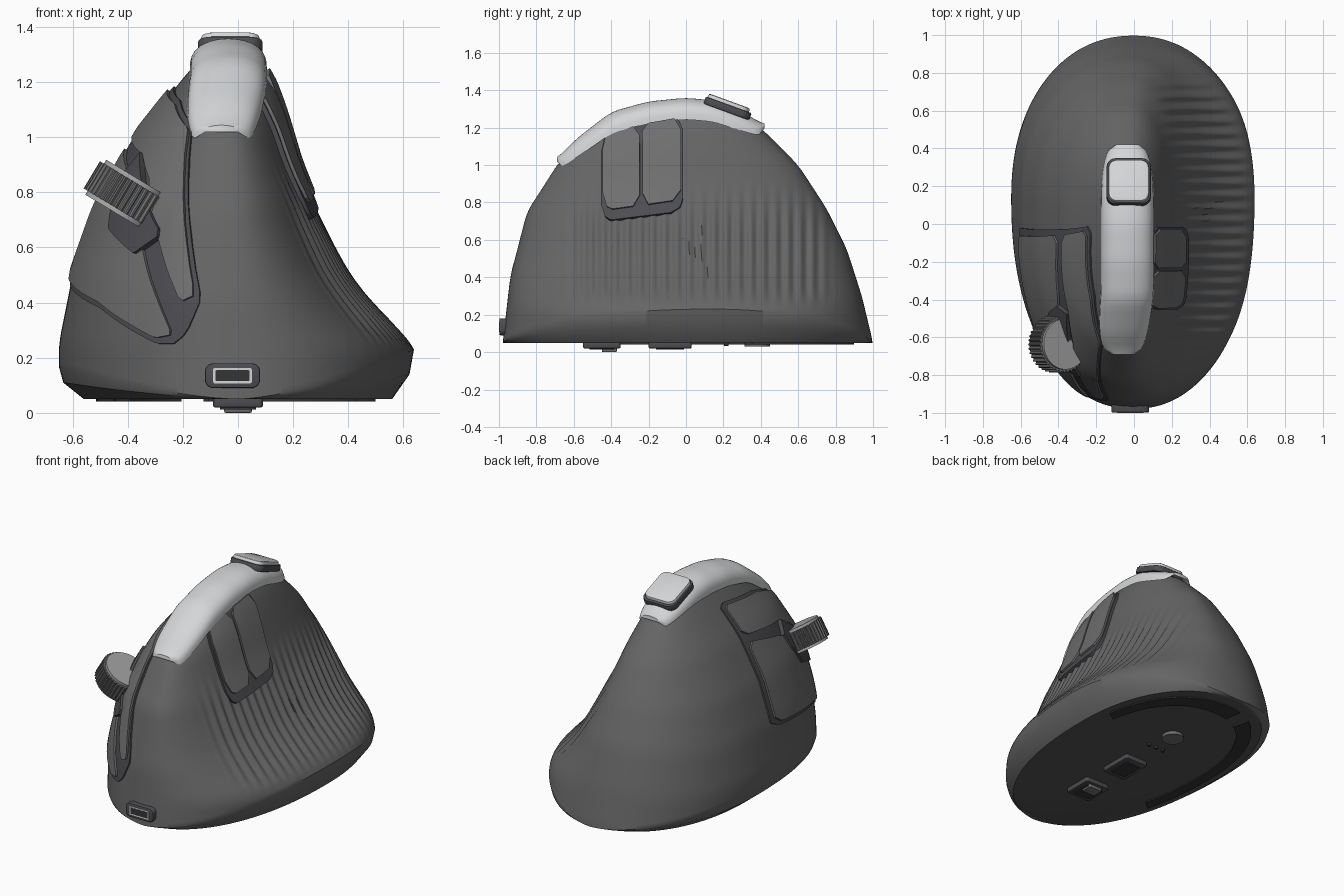
import bpy, bmesh, math
from mathutils import Vector, Matrix

if "Cube" in bpy.data.objects:
    bpy.data.objects.remove(bpy.data.objects["Cube"])


def material(name, r, g, b):
    mat = bpy.data.materials.new(name)
    mat.use_nodes = True
    mat.diffuse_color = (r, g, b, 1)
    mat.node_tree.nodes["Principled BSDF"].inputs["Base Color"].default_value = (r, g, b, 1)
    return mat


SHELL = material("shell grey", .13, .13, .13)
BUTTON = material("button grey", .16, .16, .16)
TRIM = material("dark trim", .075, .075, .085)
SILVER = material("silver", .66, .67, .68)
METAL = material("wheel grey", .38, .38, .38)
BASE = material("base grey", .09, .09, .09)
PAD = material("pad black", .035, .035, .035)


def finish(name, bm, mats, angle=35):
    bmesh.ops.remove_doubles(bm, verts=bm.verts, dist=1e-5)
    bmesh.ops.recalc_face_normals(bm, faces=bm.faces)
    mesh = bpy.data.meshes.new(name)
    bm.to_mesh(mesh)
    bm.free()
    ob = bpy.data.objects.new(name, mesh)
    bpy.context.collection.objects.link(ob)
    for m in mats:
        mesh.materials.append(m)
    bpy.ops.object.select_all(action='DESELECT')
    ob.select_set(True)
    bpy.context.view_layer.objects.active = ob
    bpy.ops.object.shade_smooth_by_angle(angle=math.radians(angle))
    return ob


def grid(fn, nu, nv, wrap=False):
    """Quad mesh through fn(i, j); wrap closes the i direction."""
    bm = bmesh.new()
    rows = [[bm.verts.new(fn(i, j)) for i in range(nu)] for j in range(nv)]
    for j in range(nv - 1):
        for i in range(nu if wrap else nu - 1):
            k = (i + 1) % nu
            bm.faces.new((rows[j][i], rows[j][k], rows[j + 1][k], rows[j + 1][i]))
    return bm, rows


def linear(table, x):
    for (a, p), (b, q) in zip(table, table[1:]):
        if x <= b:
            return p + (q - p) * max(0, x - a) / (b - a)
    return table[-1][1]


def smooth(table, x):
    """Average of neighbouring linear samples, rounding the corners of a table."""
    return sum(linear(table, x + d * .02) for d in (-2, -1, 0, 1, 2)) / 5


def step(a, b, x):
    k = min(1, max(0, (x - a) / (b - a)))
    return k * k * (3 - 2 * k)


# Shell extents by height
FRONT = [(.05, -.98), (.4, -.94), (.75, -.85), (1.03, -.67), (1.15, -.51), (1.25, -.35), (1.3, -.2)]
BACK = [(.05, 1), (.3, .94), (.55, .86), (.77, .75), (1, .6), (1.2, .4), (1.25, .33), (1.3, .2)]
RIGHT = [(.05, .65), (.25, .65), (.5, .6), (.75, .51), (1, .37), (1.15, .25), (1.25, .17), (1.3, .12)]
LEFT = [(.05, .65), (.23, .65), (.3, .58), (.4, .48), (.5, .4), (.6, .345), (.7, .295), (.9, .21),
        (1.1, .15), (1.22, .105), (1.3, .05)]
POWER = .91
TOP = 1.28


def surface(t, z):
    """Point on the shell: t is degrees from the front towards +x."""
    s, c = math.sin(math.radians(t)), math.cos(math.radians(t))
    cx, cy = -.035 * z, .15 - .08 * z
    reach = smooth(LEFT, z) - cx if s > 0 else smooth(RIGHT, z) + cx
    x = cx + math.copysign(reach * abs(s) ** POWER, s)
    end = smooth(FRONT if c > 0 else BACK, z)
    return Vector((x, cy + (end - cy) * abs(c) ** POWER, z))


def raised(t, z, off):
    p = surface(t, z)
    n = (surface(t + .5, z) - surface(t - .5, z)).cross(surface(t, z + .01) - surface(t, z - .01))
    n.normalize()
    if n.x * p.x + n.y * p.y < 0:
        n.negate()
    return p + n * off


# Shell with an arched lower edge, chamfered skirt and grip ribs
SEG, ROWS = 720, 64


def shell_point(i, j):
    t = i * 360 / SEG
    s = math.sin(math.radians(t))
    edge = .05 + (.18 if s > 0 else .12) * abs(s) ** 1.4
    if j == 0:
        p = surface(t, .05)
        return Vector((p.x * .86, p.y * .98, .05))
    if j == 1:
        p = surface(t, edge)
        return Vector((p.x * .975, p.y * .995, .05 + (edge - .05) * .5))
    p = surface(t, edge + (TOP - edge) * (j - 2) / (ROWS - 3))
    if s > 0:
        mask = step(.23, .36, p.z) * step(.95, .6, p.z) if p.z < .95 else 0
        mask *= step(-.7, -.5, p.y) * (1 - step(.65, .82, p.y))
        p.x += .009 * mask * math.sin(p.y * math.tau / .066)
    return p


bm, rows = grid(shell_point, SEG, ROWS, True)
bm.faces.new(rows[0]).material_index = 1
bm.faces.new(rows[-1])
finish("shell", bm, [SHELL, BASE])


def panel(name, side, low, high, off, mat, by_y=False, nu=48, nv=14):
    """Plate hugging the shell between two edge lines, given over angle or over y."""
    a, b = low[0][0], low[-1][0]

    def point(i, j):
        border = i in (0, nu - 1) or j in (0, nv - 1)
        u = min(max((i - 1) / (nu - 3), 0), 1)
        v = min(max((j - 1) / (nv - 3), 0), 1)
        t = a + (b - a) * u
        z = linear(low, t) * (1 - v) + linear(high, t) * v
        if by_y:
            cy = .15 - .08 * z
            k = (cy - t) / (cy - smooth(FRONT, z))
            t = math.degrees(math.acos(min(1, max(0, k)) ** (1 / POWER)))
        return raised(side * t, z, -.03 if border else off)

    bm, _ = grid(point, nu, nv)
    return finish(name, bm, [mat])


# Finger buttons on the -x side
panel("finger_trim", -1, [(10, .4), (14, .29), (18, .25), (24, .25), (50, .38), (80, .46), (84, .5)],
      [(10, .44), (22, 1.04), (45, 1.13), (80, 1.18), (84, 1.16)], .01, TRIM)
panel("upper_finger_button", -1,
      [(12, .42), (16, .4), (26, .62), (38, .84), (50, .93), (60, .95), (79, .99), (82, 1.02)],
      [(12, .46), (23, 1.02), (45, 1.11), (79, 1.16), (82, 1.14)], .022, BUTTON)
panel("lower_finger_button", -1, [(19, .28), (24, .27), (50, .4), (79, .48), (82, .52)],
      [(19, .3), (32, .58), (44, .78), (60, .88), (79, .95), (82, .92)], .022, BUTTON)
panel("wheel_mount", -1, [(26, .63), (35, .57), (52, .66), (56, .78)],
      [(26, .66), (38, .8), (50, .93), (56, .86)], .035, TRIM)

# Thumb buttons on the +x side
panel("thumb_trim", 1, [(-.45, .78), (-.43, .72), (-.4, .7), (-.08, .74), (-.03, .77), (-.015, .82)],
      [(-.45, 1.06), (-.43, 1.14), (-.37, 1.19), (-.1, 1.24), (-.04, 1.24), (-.015, 1.18)],
      .018, TRIM, True)
panel("front_thumb_button", 1, [(-.44, .84), (-.42, .77), (-.39, .755), (-.28, .77), (-.245, .83)],
      [(-.44, 1.07), (-.42, 1.14), (-.37, 1.18), (-.28, 1.2), (-.245, 1.15)], .03, BUTTON, True)
panel("rear_thumb_button", 1, [(-.23, .84), (-.2, .78), (-.07, .8), (-.025, .86)],
      [(-.23, 1.17), (-.2, 1.21), (-.06, 1.235), (-.025, 1.18)], .03, BUTTON, True)

# Silver spine over the crown
CREST = [(-.69, 1.03), (-.6, 1.13), (-.4, 1.285), (-.2, 1.34), (0, 1.36), (.15, 1.345), (.3, 1.285), (.42, 1.215)]


def spine_point(i, j):
    u = j / 40
    y = -.69 + 1.11 * u
    ease = max(.0, 1 - abs(2 * u - 1) ** 5) ** .5
    a = math.pi * i / 20
    w, d = .06 + .08 * ease, .025 + .09 * ease
    cx = -.035 - .025 * (1 - step(-.69, -.3, y))
    return (cx + w * math.cos(a), y, smooth(CREST, y) - d * (1 - math.sin(a) ** .7))


bm, rows = grid(spine_point, 21, 41)
for end in (rows[0], rows[-1]):
    bm.faces.new(end)
finish("spine_strip", bm, [SILVER], 50)


def slab(name, size, loc, mat, radius=.03, rot=(0, 0, 0), axis=2, soft=.006):
    """Box with rounded corners along one axis and softened rims."""
    bm = bmesh.new()
    bmesh.ops.create_cube(bm, size=1, matrix=Matrix.Diagonal((*size, 1)))
    edges = [e for e in bm.edges if abs((e.verts[0].co - e.verts[1].co)[axis]) > 1e-4]
    bmesh.ops.bevel(bm, geom=edges, offset=radius, segments=5, profile=.5, affect='EDGES')
    if soft:
        rims = [e for e in bm.edges if abs((e.verts[0].co - e.verts[1].co)[axis]) < 1e-5
                and e.calc_face_angle(0) > 1]
        bmesh.ops.bevel(bm, geom=rims, offset=soft, segments=2, profile=.5, affect='EDGES')
    ob = finish(name, bm, [mat])
    ob.location, ob.rotation_euler = loc, rot
    return ob


# Crown button
tilt = (math.radians(-20), 0, 0)
slab("crown_button_trim", (.235, .26, .04), (-.028, .222, 1.303), TRIM, .05, tilt)
slab("crown_button", (.215, .235, .045), (-.028, .225, 1.322), SILVER, .045, tilt, soft=.012)


# Scroll wheel
def disc(name, radius, depth, loc, mat, rot=(0, 0, 0), teeth=0, sides=64):
    n = teeth * 4 or sides

    def point(i, j):
        r = radius * (.94 if teeth and i % 4 > 1 else 1)
        a = math.tau * i / n
        return (r * math.cos(a), r * math.sin(a), depth * (j - .5))

    bm, rows = grid(point, n, 2, True)
    for ring in rows:
        bm.faces.new(ring)
    ob = finish(name, bm, [mat], 30)
    ob.location, ob.rotation_euler = loc, rot


lean = math.radians(31)
hub = Vector((-.4, -.635, .785))
axle = Vector((math.sin(lean), 0, math.cos(lean)))
disc("scroll_wheel_tread", .152, .115, hub, BUTTON, (0, lean, 0), teeth=40)
for label, sign in (("upper", 1), ("lower", -1)):
    disc(label + "_wheel_cap", .135, .02, hub + axle * sign * .064, METAL, (0, lean, 0))

# Charging port at the front
slab("port_surround", (.2, .07, .09), (-.02, -.963, .135), TRIM, .03, axis=1)
slab("port_frame", (.14, .01, .056), (-.02, -.995, .135), SILVER, .006, axis=1, soft=0)
slab("port_opening", (.124, .01, .04), (-.02, -.996, .135), PAD, .005, axis=1, soft=0)

# Underside: switch, sensor, lights and pairing button
slab("switch_frame", (.18, .2, .04), (0, -.45, .04), TRIM, .015)
slab("switch_recess", (.13, .13, .01), (0, -.45, .018), PAD, .006, soft=0)
slab("switch_slider", (.1, .08, .03), (0, -.41, .015), BUTTON, .01)
slab("sensor_frame", (.17, .23, .04), (0, -.085, .04), TRIM, .015)
slab("sensor_window", (.11, .15, .01), (0, -.085, .018), PAD, .006, soft=0)
for k in (-1, 0, 1):
    disc("status_light", .012, .02, (k * .055, .215, .043), PAD, sides=16)
disc("pairing_button", .068, .03, (0, .38, .045), BUTTON)


# Glide pads along the base rim
def pad(name, start, end):
    def point(i, j):
        a = start + (end - start) * i / 40
        k = (.8, .8, .92, .92, .8)[j]
        p = surface(a, .05)
        return (p.x * .86 * k, p.y * .98 * k, (.055, .042, .042, .055, .055)[j])

    bm, rows = grid(point, 41, 5)
    finish(name, bm, [PAD])


pad("rear_glide_pad", 105, 192)
pad("side_glide_pad", 205, 300)
